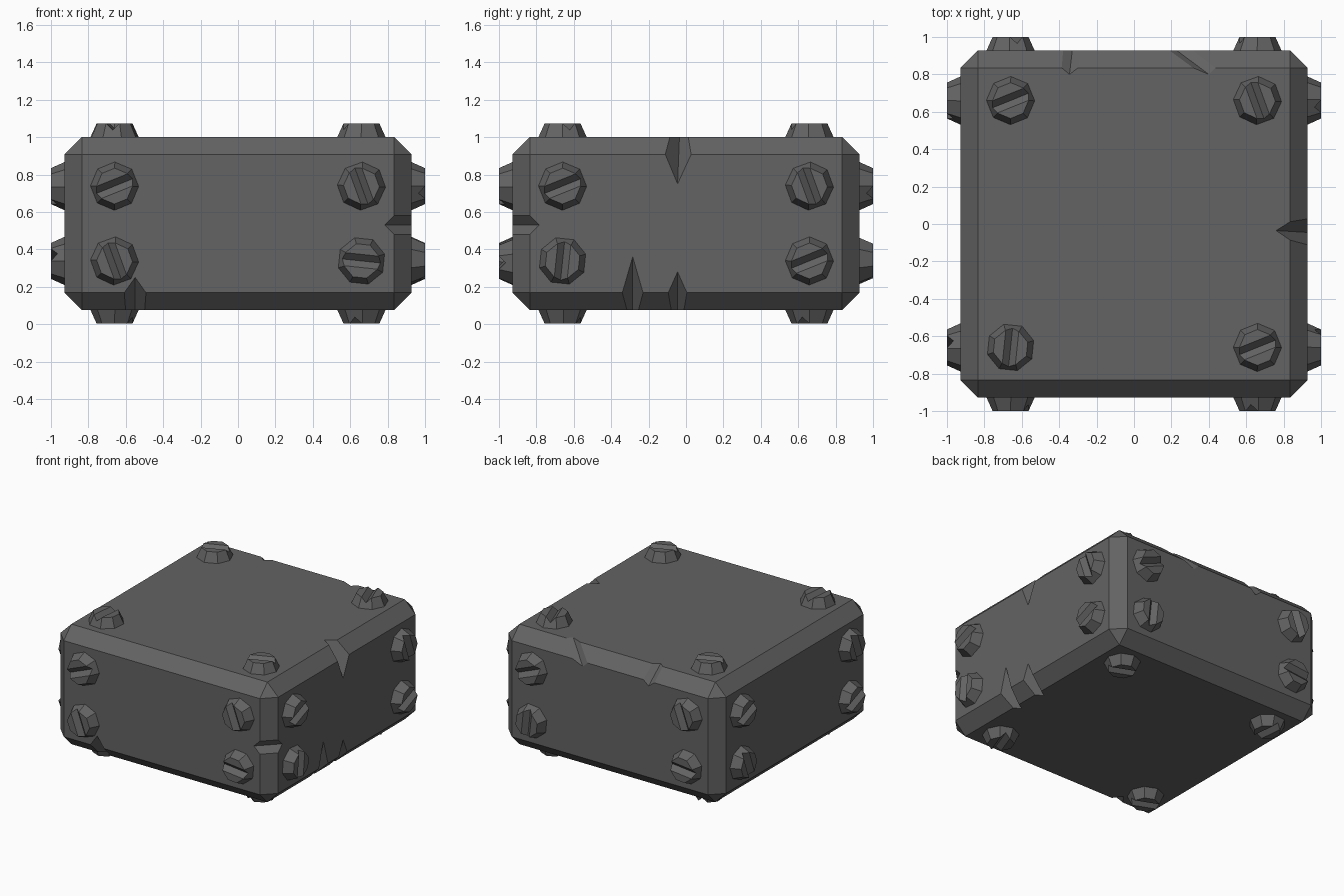
import bpy, bmesh, math
from mathutils import Vector, Matrix

if "Cube" in bpy.data.objects:
    bpy.data.objects.remove(bpy.data.objects["Cube"])

HX, HZ, CZ, CHAMFER = 0.927, 0.462, 0.538, 0.092
HALF = Vector((HX, HX, HZ))

steel = bpy.data.materials.new("dark grey steel")
steel.diffuse_color = (0.125, 0.125, 0.125, 1)
steel.use_nodes = True
steel.node_tree.nodes["Principled BSDF"].inputs["Base Color"].default_value = steel.diffuse_color


def new_object(name, bm):
    bmesh.ops.recalc_face_normals(bm, faces=bm.faces)
    mesh = bpy.data.meshes.new(name)
    bm.to_mesh(mesh)
    bm.free()
    mesh.materials.append(steel)
    ob = bpy.data.objects.new(name, mesh)
    bpy.context.collection.objects.link(ob)
    return ob


def groove_cutter(p, q, out, slope, height=0.25, extend=0.15):
    """V-shaped prism whose sharp bottom line runs through p and q."""
    d = (q - p).normalized()
    out = (out - d * out.dot(d)).normalized()
    side = d.cross(out)
    bm = bmesh.new()
    rings = []
    for c in (p - d * extend, q + d * extend):
        rings.append([bm.verts.new(c), bm.verts.new(c + out * height + side * height * slope),
                      bm.verts.new(c + out * height - side * height * slope)])
    a, b = rings
    bm.faces.new(a)
    bm.faces.new(b)
    for i in range(3):
        j = (i + 1) % 3
        bm.faces.new((a[i], a[j], b[j], b[i]))
    ob = new_object("cutter", bm)
    ob.hide_render = True
    return ob


def carve(ob, cutters):
    """Subtract the cutters, bake the result and remove the cutters."""
    for c in cutters:
        m = ob.modifiers.new("cut", 'BOOLEAN')
        m.operation, m.solver, m.object = 'DIFFERENCE', 'EXACT', c
    dg = bpy.context.evaluated_depsgraph_get()
    mesh = bpy.data.meshes.new_from_object(ob.evaluated_get(dg))
    ob.modifiers.clear()
    ob.data = mesh
    for c in cutters:
        bpy.data.objects.remove(c)


# Chamfered block
bm = bmesh.new()
bmesh.ops.create_cube(bm, size=2)
bmesh.ops.scale(bm, vec=HALF, verts=bm.verts)
bmesh.ops.bevel(bm, geom=bm.edges[:], offset=CHAMFER, segments=1, affect='EDGES', profile=0.5)
block = new_object("chamfered_block", bm)

# Battle-worn nicks on the edges: two tip points on adjoining faces, half width
nicks = [
    ((-0.55, -HX, 0.25 - CZ), (-0.55, -0.77, -HZ), 0.055),
    ((0.785, -HX, 0.53 - CZ), (HX, -0.785, 0.53 - CZ), 0.05),
    ((HX, -0.045, 0.75 - CZ), (0.76, -0.035, HZ), 0.065),
    ((HX, -0.285, 0.36 - CZ), (0.78, -0.285, -HZ), 0.055),
    ((HX, -0.045, 0.28 - CZ), (0.78, -0.045, -HZ), 0.045),
    ((-0.345, 0.80, HZ), (-0.33, HX, HZ - 0.13), 0.045),
    ((0.40, 0.80, HZ), (0.23, HX, HZ - 0.13), 0.045),
]
cutters = []
for p, q, w in nicks:
    p, q = Vector(p), Vector(q)
    mid = (p + q) / 2
    flat = [i for i in range(3) if abs(abs(p[i]) - HALF[i]) < 1e-4 or abs(abs(q[i]) - HALF[i]) < 1e-4]
    out, rim = Vector((0, 0, 0)), mid.copy()
    for i in flat:
        s = math.copysign(1, mid[i])
        out[i] = s
        rim[i] = s * (HALF[i] - CHAMFER / 2)
    depth = (rim - mid).dot(out.normalized())
    cutters.append(groove_cutter(p, q, out, w / depth))
carve(block, cutters)
block.location.z = CZ

# One slotted bolt head, reused for every position
bm = bmesh.new()
bmesh.ops.create_cone(bm, cap_ends=True, segments=8, radius1=0.138, radius2=0.096, depth=0.093,
                      matrix=Matrix.Translation((0, 0, 0.0265)) @ Matrix.Rotation(math.radians(22.5), 4, 'Z'))
bolt = new_object("bolt", bm)
carve(bolt, [groove_cutter(Vector((-0.1, 0, 0.038)), Vector((0.1, 0, 0.038)), Vector((0, 0, 1)), 1.0)])
bolt_mesh = bolt.data
bpy.data.objects.remove(bolt)

# Four bolts per face: name, outward normal, right, up, slot angles (TL, TR, BL, BR)
X, Y, Z = Vector((1, 0, 0)), Vector((0, 1, 0)), Vector((0, 0, 1))
faces = [
    ("front", -Y, X, Z, (22, 110, 110, -6)),
    ("right", X, Y, Z, (22, 110, 84, 22)),
    ("back", Y, -X, Z, (22, 110, 84, -6)),
    ("left", -X, -Y, Z, (22, 110, 110, 22)),
    ("top", Z, X, Y, (22, 110, 84, 22)),
    ("bottom", -Z, X, -Y, (22, 110, 84, 22)),
]
for name, n, u, v, angles in faces:
    flat = abs(n.z) > 0.5
    rise = 0.66 if flat else 0.2
    spots = [(-1, 1), (1, 1), (-1, -1), (1, -1)]
    for k, (a, b) in enumerate(spots):
        pos = n * (HZ if flat else HX) + u * a * 0.66 + v * b * rise + Z * CZ
        frame = Matrix((u, v, n)).transposed().to_4x4()
        ob = bpy.data.objects.new(f"{name}_bolt_{k + 1}", bolt_mesh)
        ob.matrix_world = Matrix.Translation(pos) @ frame @ Matrix.Rotation(math.radians(angles[k]), 4, 'Z')
        bpy.context.collection.objects.link(ob)
